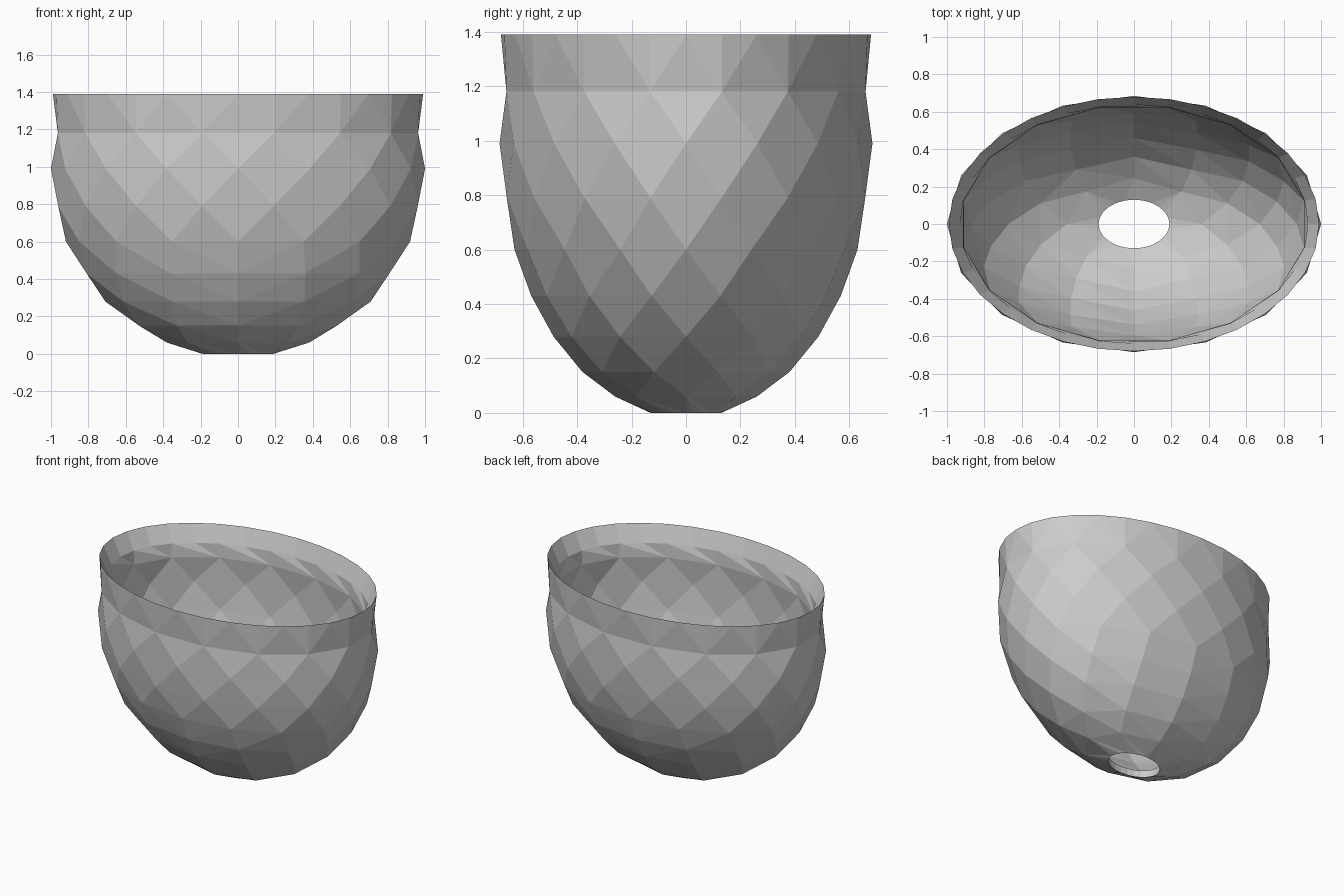
import bpy, bmesh, math

if "Cube" in bpy.data.objects:
    bpy.data.objects.remove(bpy.data.objects["Cube"])

ASPECT = 0.685  # oval plan: y radius / x radius


def ring(bm, rx, ry, z, count, stagger):
    """Elliptical ring of (angle, vertex) pairs."""
    out = []
    for i in range(count):
        a = (i + 0.5 * stagger) * 2 * math.pi / count
        out.append((a, bm.verts.new((rx * math.cos(a), ry * math.sin(a), z))))
    return out


def bridge(bm, a, b):
    """Triangle strip between two rings that may differ in count."""
    def at(r, i):
        return r[i % len(r)][0] + 2 * math.pi * (i // len(r))
    i = j = 0
    while i < len(a) or j < len(b):
        va, vb = a[i % len(a)][1], b[j % len(b)][1]
        if j >= len(b) or (i < len(a) and at(a, i + 1) <= at(b, j + 1) + 1e-6):
            i += 1
            bm.faces.new((va, a[i % len(a)][1], vb))
        else:
            j += 1
            bm.faces.new((va, b[j % len(b)][1], vb))


# x radius, height and number of sides of each outer ring, bottom to top
OUTER = [(0.38, 0.06, 8), (0.555, 0.15, 10), (0.71, 0.28, 12),
         (0.83, 0.43, 14), (0.92, 0.60, 16), (0.98, 0.79, 16),
         (1.0, 0.99, 16), (0.982, 1.18, 16)]

bm = bmesh.new()
rings = []
# round drain hole and faceted outer shell
rings.append(ring(bm, 0.19, 0.13, 0.0, 24, 0))
for k, (r, z, n) in enumerate(OUTER):
    rings.append(ring(bm, r, r * ASPECT, z, n, k % 2))
# smooth rim, with a lip sloping inwards and down
rings.append(ring(bm, 0.99, 0.68, 1.39, 32, 0))
rings.append(ring(bm, 0.93, 0.638, 1.27, 32, 0))
# faceted inner shell, parallel to the outer one, down to the hole
for k, (r, z, n) in reversed(list(enumerate(OUTER))):
    s = r * 0.945
    rings.append(ring(bm, s, s * ASPECT, 0.05 + z * 0.95, n, k % 2))
rings.append(ring(bm, 0.19, 0.13, 0.05, 24, 0))

for a, b in zip(rings, rings[1:] + rings[:1]):
    bridge(bm, a, b)
bmesh.ops.recalc_face_normals(bm, faces=bm.faces)

mesh = bpy.data.meshes.new("planter_bowl")
bm.to_mesh(mesh)
bm.free()
bowl = bpy.data.objects.new("planter_bowl", mesh)
bpy.context.collection.objects.link(bowl)
